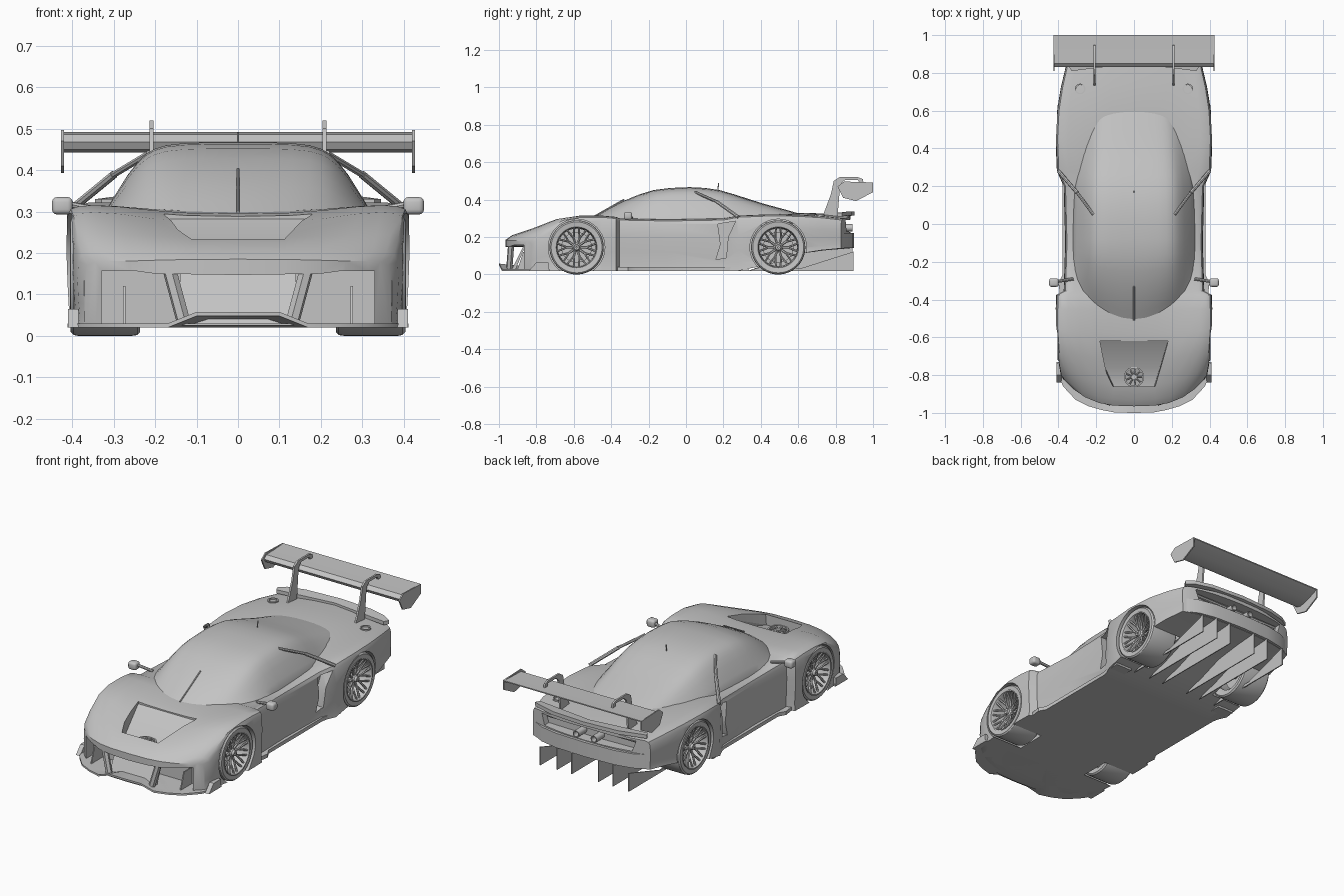
import bpy, bmesh, math
from mathutils import Matrix, Vector

if "Cube" in bpy.data.objects:
    bpy.data.objects.remove(bpy.data.objects["Cube"])

grey = bpy.data.materials.new("plain_grey")
grey.use_nodes = True
grey.diffuse_color = (0.55, 0.55, 0.55, 1)
grey.node_tree.nodes["Principled BSDF"].inputs["Base Color"].default_value = grey.diffuse_color
parts = []


def link(name, mesh):
    ob = bpy.data.objects.new(name, mesh)
    bpy.context.scene.collection.objects.link(ob)
    parts.append(ob)
    return ob


def finish(name, bm):
    bmesh.ops.recalc_face_normals(bm, faces=bm.faces)
    mesh = bpy.data.meshes.new(name)
    bm.to_mesh(mesh)
    bm.free()
    mesh.materials.append(grey)
    return link(name, mesh)


def prism(name, pts, axis, lo, hi, edit=None):
    """Extrude a 2D outline along an axis; edit may move each corner."""
    bm = bmesh.new()
    place = {"x": lambda a, b, d: (d, a, b), "y": lambda a, b, d: (a, d, b),
             "z": lambda a, b, d: (a, b, d)}[axis]
    rings = [[bm.verts.new(place(a, b, d)) for a, b in pts] for d in (lo, hi)]
    for r in rings:
        bm.faces.new(r)
    for i in range(len(pts)):
        j = (i + 1) % len(pts)
        bm.faces.new((rings[0][i], rings[0][j], rings[1][j], rings[1][i]))
    if edit:
        for v in bm.verts:
            edit(v.co)
        bmesh.ops.triangulate(bm, faces=bm.faces)
    return finish(name, bm)


def pair(name, pts, lo, hi):
    """Side plates on both sides, outline in y and z."""
    for side, s in (("left", 1), ("right", -1)):
        prism(f"{name}_{side}", pts, "x", s * lo, s * hi)


def both(half):
    return half + [(-x, b) for x, b in reversed(half) if x]


def rods(name, items, sides=8):
    bm = bmesh.new()
    for a, b, r in items:
        a, b = Vector(a), Vector(b)
        m = Matrix.Translation((a + b) / 2) @ (b - a).to_track_quat("Z", "Y").to_matrix().to_4x4()
        bmesh.ops.create_cone(bm, cap_ends=True, segments=sides, radius1=r, radius2=r,
                              depth=(b - a).length, matrix=m)
    return finish(name, bm)


def lathe(name, profile, steps=40):
    """Closed (radius, x) profile turned about the x axis."""
    bm = bmesh.new()
    rings = []
    for k in range(steps):
        t = 2 * math.pi * k / steps
        rings.append([bm.verts.new((x, r * math.cos(t), r * math.sin(t))) for r, x in profile])
    for k in range(steps):
        a, b = rings[k], rings[(k + 1) % steps]
        for i in range(len(profile)):
            j = (i + 1) % len(profile)
            bm.faces.new((a[i], a[j], b[j], b[i]))
    return finish(name, bm)


def loft(name, halves, k):
    """Skin mirrored half sections; k columns on top and on the bottom close the ends."""
    bm = bmesh.new()
    n = len(halves[0])
    right, left = [], []
    for h in halves:
        r = [bm.verts.new(p) for p in h]
        l = [r[i] if i in (0, n - 1) else bm.verts.new((-p[0], p[1], p[2])) for i, p in enumerate(h)]
        right.append(r)
        left.append(l)
    for rows in (right, left):
        for a, b in zip(rows, rows[1:]):
            for i in range(n - 1):
                bm.faces.new((a[i], a[i + 1], b[i + 1], b[i]))
        for r in (rows[0], rows[-1]):
            for i in range(k - 1):
                bm.faces.new((r[i], r[i + 1], r[n - 2 - i], r[n - 1 - i]))
            if n > 2 * k:
                bm.faces.new(r[k - 1:n - k + 1])
    return finish(name, bm)


def clamp(t):
    return max(0, min(1, t))


# Lower body: station y, half width, centre height, fender height, floor height
stations = [(-.965, .37, .185, .18, .025), (-.93, .385, .21, .205, .02), (-.85, .395, .237, .245, .02),
            (-.72, .405, .272, .298, .02), (-.58, .412, .295, .315, .02), (-.45, .412, .3, .315, .02),
            (-.375, .41, .3, .308, .02), (-.355, .37, .295, .3, .02), (-.1, .362, .29, .295, .02),
            (.2, .37, .29, .3, .02), (.28, .406, .3, .315, .02), (.45, .413, .32, .322, .055),
            (.6, .405, .33, .32, .11), (.75, .385, .326, .312, .13), (.88, .36, .315, .3, .14)]
columns = [(0, 0, 0), (.3, .1, 0), (.5, .4, 0), (.7, .85, 0), (.85, 1, 0), (.93, 1, .002),
           (.98, 1, .009), (1, 1, .026)]
halves = []
for y, w, zc, ze, zb in stations:
    bend = .14 * clamp((-.5 - y) / .465) - .05 * clamp((y - .6) / .28)
    top = [(u * w, y + bend * u ** 3, zc + (ze - zc) * s - d) for u, s, d in columns]
    x, ys, zt = top[-1]
    side = [(w * f, ys, zt + (zb - zt) * g) for f, g in ((1.006, .3), (1, .6), (.99, .85))]
    halves.append(top + side + [(px, py, zb) for px, py, pz in reversed(top)])
body = loft("body", halves, len(columns))

# Cutters: wheel arches, hood duct, grille, tail recess, side intakes
cutters = []
for y in (-.585, .493):
    for s in (1, -1):
        ring = [(y + .151 * math.cos(math.pi * i / 24), .145 + .151 * math.sin(math.pi * i / 24))
                for i in range(48)]
        cutters.append(prism("arch_cutter", ring, "x", s * .22, s * .6))


def taper(co):
    if co.y < -.8:
        co.x *= .7
    if co.z < .25:
        co.x *= .85


cutters.append(prism("duct_cutter", [(-.62, .4), (-.62, .282), (-.76, .19), (-.86, .175), (-.86, .4)],
                     "x", -.18, .18, taper))
cutters.append(prism("grille_cutter", both([(0, .147), (.2, .15), (.25, .157), (.33, .157), (.33, .03), (0, .03)]),
                     "y", -1.1, -.8))
cutters.append(prism("tail_cutter", both([(0, .295), (.29, .29), (.27, .23), (0, .225)]), "y", .82, 1))
for s in (1, -1):
    cutters.append(prism("intake_cutter", [(.17, .27), (.265, .285), (.225, .2), (.215, .09), (.16, .08), (.185, .16)],
                         "x", s * .335, s * .5))
for c in cutters:
    mod = body.modifiers.new("cut", "BOOLEAN")
    mod.object = c
    mod.solver = "EXACT"
    c.hide_render = True
bpy.context.view_layer.update()
shape = body.evaluated_get(bpy.context.evaluated_depsgraph_get())
cut_mesh = bpy.data.meshes.new_from_object(shape)
body.modifiers.clear()
body.data = cut_mesh
for c in cutters:
    parts.remove(c)
    bpy.data.objects.remove(c)

# Cabin with curved windshield, roof and rear glass
cabin = [(-.52, .312, .288), (-.46, .318, .325), (-.4, .322, .36), (-.33, .325, .395), (-.25, .326, .428),
         (-.17, .326, .452), (-.08, .326, .463), (.02, .325, .467), (.1, .323, .463), (.18, .32, .451),
         (.26, .313, .428), (.34, .303, .402), (.42, .292, .377), (.52, .28, .35), (.62, .26, .322)]
bow = [(0, 1), (.2, 1), (.4, .99), (.53, .965), (.62, .92), (.68, .86), (.74, .77), (.82, .6), (.93, .31), (1, .1)]
halves = []
for y, w, zc in cabin:
    bend = .17 * clamp((-.1 - y) / .42) - .07 * clamp((y - .2) / .33)
    top = [(u * w, y + bend * u * u, .27 + (zc - .27) * h) for u, h in bow]
    halves.append(top + [(px, py, .262) for px, py, pz in reversed(top)])
loft("cabin", halves, len(bow))

# Buttress struts, wiper and antenna
for side, s in (("left", 1), ("right", -1)):
    rods(f"buttress_{side}", [((s * .215, .05, .44), (s * .3, .165, .389), .008),
                              ((s * .3, .165, .389), (s * .4, .28, .307), .01)])
    # Door mirrors
    bm = bmesh.new()
    bmesh.ops.create_cube(bm, size=1, matrix=Matrix.Translation((s * .424, -.31, .314))
                          @ Matrix.Diagonal((.05, .045, .042, 1)))
    bmesh.ops.bevel(bm, geom=bm.edges[:], offset=.012, segments=3, affect="EDGES", profile=.5)
    finish(f"mirror_{side}", bm)
    rods(f"mirror_arm_{side}", [((s * .32, -.29, .3), (s * .41, -.305, .318), .008)])
    # Fuel caps
    cap = lathe(f"fuel_cap_{side}", [(.021, -.004), (.021, .004), (.028, .004), (.028, -.004)], 24)
    cap.location = (s * .285, .715, .318)
    cap.rotation_euler = (0, math.pi / 2, 0)
rods("wiper", [((0, -.51, .3), (0, -.33, .402), .004)])
rods("antenna", [((0, .17, .45), (0, .175, .49), .003)])

# Front splitter, grille vanes and corner fences
def lift(co):
    if abs(co.x) < .12 and co.y < -.9:
        co.z += .028


prism("splitter", both([(0, -1), (.1, -.998), (.17, -.985), (.24, -.965), (.31, -.93), (.375, -.86),
                        (.41, -.78), (.41, -.73), (0, -.73)]), "z", .02, .03, lift)
prism("grille_panel", [(-.93, .03), (-.87, .15), (-.86, .15), (-.91, .03)], "x", -.14, .14)
for side, s in (("left", 1), ("right", -1)):
    rods(f"grille_vane_{side}", [((s * .165, -.935, .158), (s * .13, -.945, .028), .017)], 6)
pair("grille_fin", [(-.9, .03), (-.8, .03), (-.8, .12), (-.87, .12)], .272, .278)
pair("corner_fence", [(-.84, .02), (-.735, .02), (-.735, .065), (-.8, .065)], .385, .41)

# Cooling fan in the hood duct
fan = lathe("fan_ring", [(.046, -.006), (.046, .008), (.054, .008), (.054, -.006)], 32)
fan.location = (0, -.81, .192)
fan.rotation_euler = (0, math.pi / 2, 0)
rods("fan_blades", [((0, -.81, .192), (.05 * math.cos(t), -.81 + .05 * math.sin(t), .192), .005)
                    for t in (math.tau * i / 9 for i in range(9))] + [((0, -.81, .18), (0, -.81, .2), .014)], 6)

# Side skirts
for side, s in (("left", 1), ("right", -1)):
    prism(f"side_skirt_{side}", [(s * x, y) for x, y in ((.3, -.39), (.39, -.39), (.4, -.31), (.378, -.27),
          (.378, .2), (.4, .31), (.4, .335), (.3, .335))], "z", .02, .04)

# Tail: lip, bumper, exhausts, lights bar and diffuser fins
prism("tail_lip", both([(0, .9), (.2, .887), (.3, .86), (.345, .835), (.33, .81), (0, .85)]), "z", .31, .33,
      lambda co: setattr(co, "z", co.z + .006 * (co.y > .855)))
prism("rear_bumper", both([(0, .897), (.18, .89), (.28, .87), (.345, .835), (.35, .8), (0, .8)]), "z", .142, .222)
rods("tail_light_bar", [((-.27, .825, .275), (.27, .825, .275), .01)])
for side, s in (("left", 1), ("right", -1)):
    exhaust = lathe(f"exhaust_{side}", [(.014, 0), (.014, .07), (.019, .07), (.019, 0)], 20)
    exhaust.location = (s * .055, .82, .25)
    exhaust.rotation_euler = (0, 0, math.pi / 2)
for x in (.08, .17):
    pair("diffuser_fin", [(.33, .02), (.89, .02), (.89, .145), (.6, .115), (.45, .06)], x, x + .005)
pair("diffuser_wall", [(.33, .02), (.895, .02), (.895, .122), (.62, .035), (.4, .04)], .27, .276)

# Rear wing, end plates and swan necks
prism("rear_wing", [(.83, .468), (.85, .486), (.92, .488), (1, .492), (1, .486), (.93, .457), (.87, .443),
                    (.84, .45)], "x", -.421, .421)
pair("wing_end_plate", [(.81, .47), (.845, .497), (1, .492), (1, .44), (.91, .393), (.84, .41)], .42, .427)
pair("swan_neck", [(.73, .31), (.81, .31), (.822, .45), (.828, .485), (.85, .505), (.92, .505), (.93, .484),
                   (.95, .484), (.945, .51), (.92, .52), (.82, .52), (.79, .5), (.775, .43)], .204, .214)

# Wheels: tyre, rim, brake disc and split spokes, shared by four corners
tyre = lathe("tyre", [(.112, -.08), (.136, -.085), (.143, -.078), (.145, -.065), (.145, .065), (.143, .076),
                      (.136, .083), (.112, .08)], 56)
rim = lathe("rim", [(.112, .078), (.115, .085), (.109, .084), (.104, .07), (.1, -.07), (.112, -.08)], 56)
disc = lathe("brake_disc", [(.015, -.03), (.082, -.03), (.082, -.015), (.015, -.015)], 40)
hub = lathe("hub", [(.004, -.075), (.026, -.075), (.026, .05), (.016, .06), (.014, .072), (.004, .072)], 20)
arms = []
for i in range(10):
    t = math.tau * i / 10
    fork = (.052, .05 * math.cos(t), .05 * math.sin(t))
    arms.append(((.045, 0, 0), fork, .007))
    for d in (-.2, .2):
        arms.append((fork, (.072, .107 * math.cos(t + d), .107 * math.sin(t + d)), .0055))
spokes = rods("spokes", arms, 6)
for end, y in (("front", -.585), ("rear", .493)):
    for side, s in (("left", 1), ("right", -1)):
        for src in (tyre, rim, disc, hub, spokes):
            ob = link(f"{end}_{side}_{src.name}", src.data)
            ob.location = (s * .321, y, .145)
            ob.rotation_euler = (0, 0, 0 if s > 0 else math.pi)
for src in (tyre, rim, disc, hub, spokes):
    parts.remove(src)
    bpy.data.objects.remove(src)

# Smooth shading with crisp edges
bpy.ops.object.select_all(action="DESELECT")
for ob in parts:
    ob.select_set(True)
bpy.context.view_layer.objects.active = body
bpy.ops.object.shade_smooth_by_angle(angle=math.radians(32))
